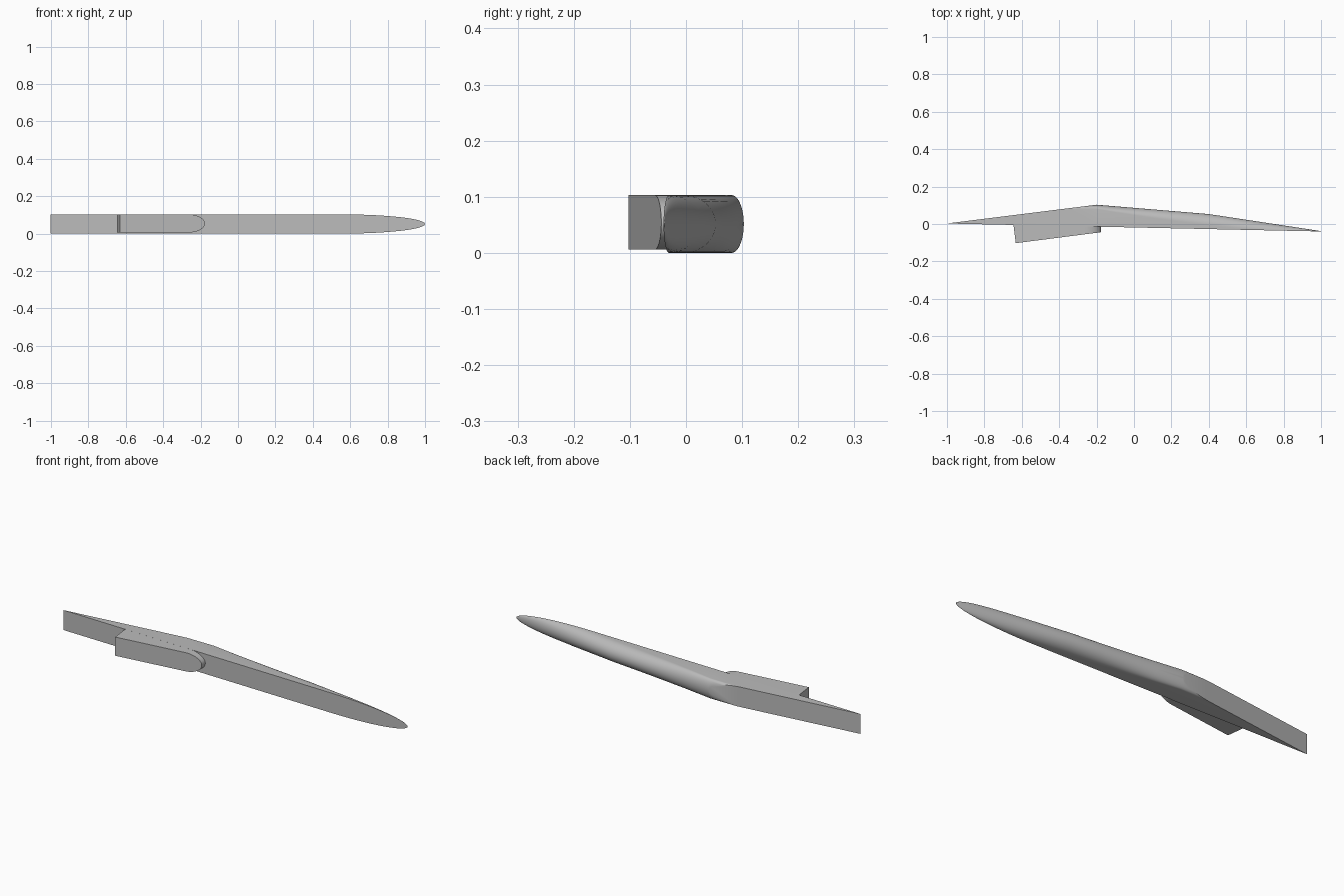
import bpy, bmesh, math
from mathutils import Vector

if "Cube" in bpy.data.objects:
    bpy.data.objects.remove(bpy.data.objects["Cube"])

grey = bpy.data.materials.new("plain grey")
grey.use_nodes = True
grey.diffuse_color = (0.5, 0.5, 0.5, 1)
grey.node_tree.nodes["Principled BSDF"].inputs["Base Color"].default_value = (0.5, 0.5, 0.5, 1)

HALF = 0.0515   # half height of the body
RIDGE = -0.2    # where the wedge meets the rounded blade


def finish(name, bm):
    bmesh.ops.recalc_face_normals(bm, faces=bm.faces)
    mesh = bpy.data.meshes.new(name)
    bm.to_mesh(mesh)
    bm.free()
    mesh.materials.append(grey)
    obj = bpy.data.objects.new(name, mesh)
    bpy.context.collection.objects.link(obj)
    bpy.ops.object.select_all(action='DESELECT')
    obj.select_set(True)
    bpy.context.view_layer.objects.active = obj
    bpy.ops.object.shade_smooth_by_angle(angle=math.radians(30))


def lerp(a, b, t):
    return a + (b - a) * max(0, min(1, t))


def front(x):
    return lerp(0.003, -0.04, (x + 1) / 2)


def back(x):
    if x < 0.4:
        return lerp(0.103, 0.053, (x - RIDGE) / 0.6)
    return lerp(0.053, -0.038, (x - 0.4) / 0.6)


def section(bm, x):
    # Flat front, flat top and bottom, domed back
    h = HALF * math.sqrt(1 - max(0, (x - 0.55) / 0.45) ** 2)
    h = max(h, 0.001)
    f, b = front(x), back(x)
    dome = (b - f) * lerp(0.19, 1, (x - RIDGE) / 0.9)
    pts = [(f, -h)]
    for i in range(25):
        a = math.pi * (i / 24 - 0.5)
        pts.append((b - dome + dome * math.cos(a) + 1e-5, h * math.sin(a)))
    pts.append((f, h))
    return [bm.verts.new((x, y, HALF + z)) for y, z in pts]


# Blade body: lofted along x, then sliced to a wedge at the left end of the front view
bm = bmesh.new()
stations = [-1.02, RIDGE, -0.05, 0.1, 0.25, 0.4, 0.55]
stations += [0.55 + 0.45 * math.sin(math.pi / 2 * i / 14) for i in range(1, 15)]
rings = [section(bm, x) for x in stations]
for r, s in zip(rings, rings[1:]):
    for i in range(len(r)):
        j = (i + 1) % len(r)
        bm.faces.new((r[i], r[j], s[j], s[i]))
bm.faces.new(rings[0])
bm.faces.new(rings[-1])
normal = Vector((-0.1, 0.8, 0))
cut = bmesh.ops.bisect_plane(bm, geom=bm.verts[:] + bm.edges[:] + bm.faces[:],
                             plane_co=(-1, 0.003, 0), plane_no=normal, clear_outer=True)
bmesh.ops.holes_fill(bm, edges=[e for e in bm.edges if e.is_boundary], sides=0)
finish("blade_body", bm)

# Side block: rounded-end profile in x and z, extruded between two slanted faces
bm = bmesh.new()
low, high, end = 0.006, 0.1028, -0.265
mid, half = (low + high) / 2, (high - low) / 2
profile = [(-0.64, low)]
for i in range(25):
    a = math.pi * (i / 24 - 0.5)
    profile.append((end + 0.088 * math.cos(a), mid + half * math.sin(a)))
profile.append((-0.64, high))
outer, inner = [], []
for x, z in profile:
    at_end = x == -0.64
    outer.append(bm.verts.new((-0.632 if at_end else x, lerp(-0.1025, -0.044, (x + 0.632) / 0.455), z)))
    inner.append(bm.verts.new((-0.645 if at_end else x, front(x) + 0.004, z)))
n = len(profile)
for i in range(n):
    j = (i + 1) % n
    bm.faces.new((outer[i], outer[j], inner[j], inner[i]))
bm.faces.new(outer)
bm.faces.new(inner)
finish("side_block", bm)
